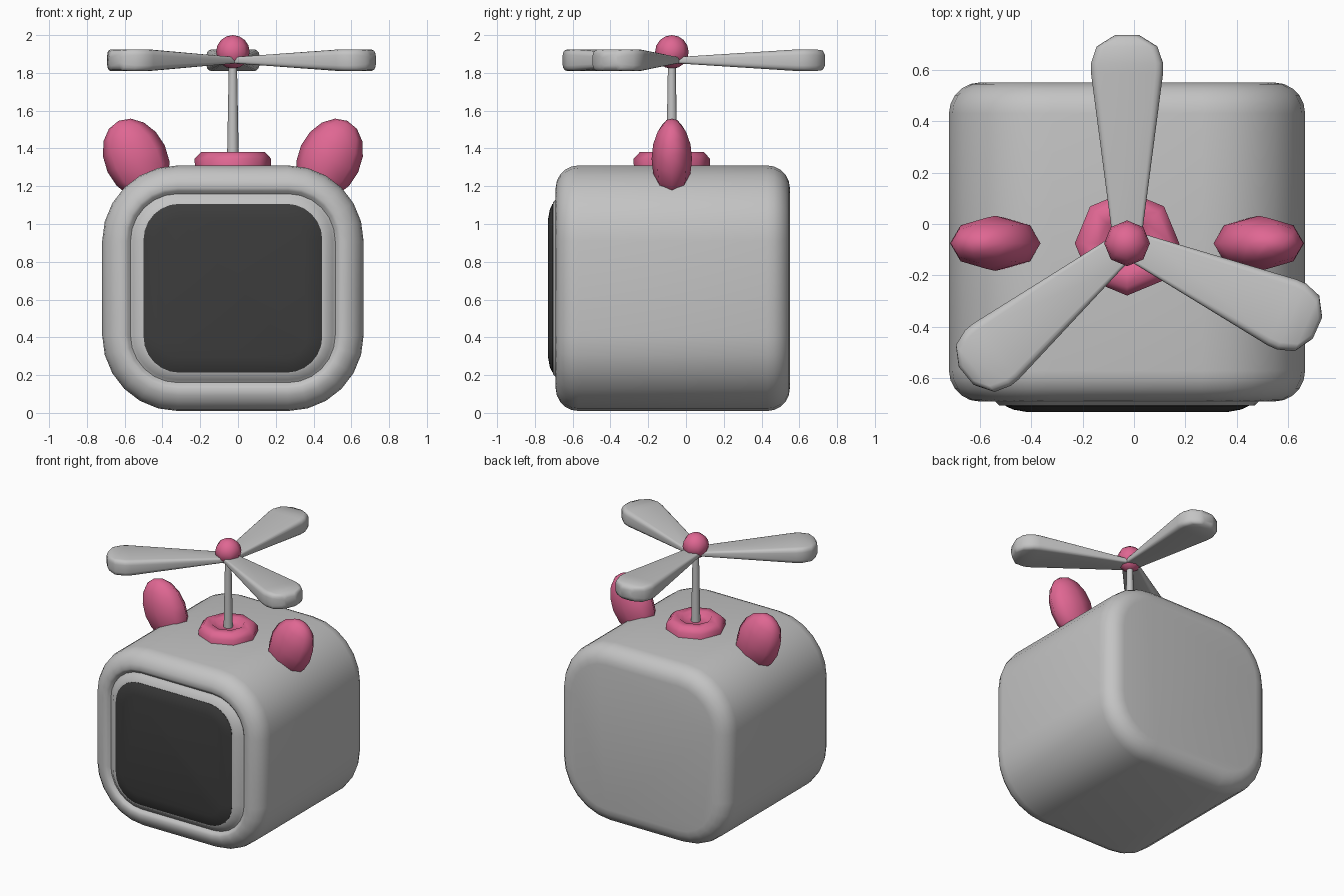
import bpy, bmesh, math
from mathutils import Matrix, Vector

if "Cube" in bpy.data.objects:
    bpy.data.objects.remove(bpy.data.objects["Cube"])

CX, CY, CZ = -0.027, -0.075, 0.66   # mirror plane, mast position, body centre height


def material(name, rgb):
    m = bpy.data.materials.new(name)
    m.diffuse_color = (*rgb, 1)
    m.use_nodes = True
    m.node_tree.nodes["Principled BSDF"].inputs["Base Color"].default_value = m.diffuse_color
    return m


GREY = material("light grey", (0.55, 0.55, 0.55))
PINK = material("pink", (0.74, 0.135, 0.29))
DARK = material("charcoal", (0.045, 0.045, 0.045))


def finish(name, bm, mat, angle):
    bmesh.ops.recalc_face_normals(bm, faces=bm.faces)
    me = bpy.data.meshes.new(name)
    bm.to_mesh(me)
    bm.free()
    me.materials.append(mat)
    ob = bpy.data.objects.new(name, me)
    bpy.context.collection.objects.link(ob)
    bpy.ops.object.select_all(action='DESELECT')
    ob.select_set(True)
    bpy.context.view_layer.objects.active = ob
    bpy.ops.object.shade_smooth_by_angle(angle=math.radians(angle))
    return ob


def loft(rings):
    """Skin a list of equal-length point loops and cap both ends."""
    bm = bmesh.new()
    loops = [[bm.verts.new(p) for p in ring] for ring in rings]
    n = len(loops[0])
    for a, b in zip(loops, loops[1:]):
        for i in range(n):
            j = (i + 1) % n
            bm.faces.new((a[i], a[j], b[j], b[i]))
    bm.faces.new(loops[0])
    bm.faces.new(loops[-1])
    return bm


def rounded(hx, hz, r, seg=6):
    """2D rounded rectangle outline."""
    pts = []
    for k, (sx, sz) in enumerate(((1, 1), (-1, 1), (-1, -1), (1, -1))):
        for i in range(seg + 1):
            a = math.pi / 2 * (k + i / seg)
            pts.append((sx * (hx - r) + r * math.cos(a), sz * (hz - r) + r * math.sin(a)))
    return pts


def box_ring(hx, hz, r, inset, y):
    return [(CX + u, y, CZ + v) for u, v in rounded(hx - inset, hz - inset, r - inset)]


def lathe(name, profile, sides, mat, angle):
    rings = [[(CX + r * math.cos(2 * math.pi * i / sides),
               CY + r * math.sin(2 * math.pi * i / sides), z) for i in range(sides)]
             for r, z in profile]
    return finish(name, loft(rings), mat, angle)


# Body: rounded box with a shallow groove and raised bezel on the front
B = 0.12
steps = [math.pi / 2 * i / 5 for i in range(6)]
sections = [(B * (1 - math.sin(t)), 0.55 - B * (1 - math.cos(t))) for t in steps]
sections += [(B * (1 - math.cos(t)), -0.69 + B * (1 - math.sin(t))) for t in steps]
sections += [(0.135, -0.68), (0.15, -0.665), (0.165, -0.675), (0.195, -0.705), (0.225, -0.705)]
finish("body", loft([box_ring(0.692, 0.65, 0.40, d, y) for d, y in sections]), GREY, 60)

# Screen: dark panel with soft edge
panel = [(0, -0.66), (0, -0.707), (0.03, -0.721), (0.08, -0.73)]
finish("screen", loft([box_ring(0.473, 0.447, 0.19, d, y) for d, y in panel]), DARK, 40)

# Ears: low-poly ellipsoids leaning outward
for side, label in ((-1, "left"), (1, "right")):
    bm = bmesh.new()
    bmesh.ops.create_uvsphere(bm, u_segments=8, v_segments=8, radius=1)
    mat = (Matrix.Translation((CX + side * 0.512, CY, 1.345))
           @ Matrix.Rotation(side * math.radians(25), 4, 'Y')
           @ Matrix.Diagonal((0.167, 0.107, 0.222, 1)))
    bmesh.ops.transform(bm, matrix=mat, verts=bm.verts)
    finish(label + "_ear", bm, PINK, 80)

# Collar at the foot of the mast, with a dished top
lathe("collar", [(0.2, 1.28), (0.203, 1.345), (0.17, 1.38), (0.11, 1.38), (0.085, 1.355), (0.02, 1.355)],
      8, PINK, 50)

# Mast
lathe("mast", [(0.031, 1.34), (0.021, 1.88)], 10, GREY, 50)

# Hub ball on top
bm = bmesh.new()
bmesh.ops.create_uvsphere(bm, u_segments=8, v_segments=8, radius=0.089)
bmesh.ops.translate(bm, vec=(CX, CY, 1.911), verts=bm.verts)
finish("hub", bm, PINK, 80)

# Propeller blades: (distance, half width, half thickness)
STATIONS = [(0.0, 0.055, 0.014), (0.08, 0.064, 0.02), (0.66, 0.14, 0.057), (0.70, 0.14, 0.058),
            (0.765, 0.118, 0.057), (0.798, 0.065, 0.052), (0.81, 0.045, 0.03)]
for i, deg in enumerate((90, -24, 219.5)):
    rot = Matrix.Translation((CX, CY, 1.867)) @ Matrix.Rotation(math.radians(deg), 4, 'Z')
    rings = [[rot @ Vector((s, u, v)) for u, v in rounded(w, h, min(h * 0.6, 0.03), 3)]
             for s, w, h in STATIONS]
    finish("blade_%d" % (i + 1), loft(rings), GREY, 55)
